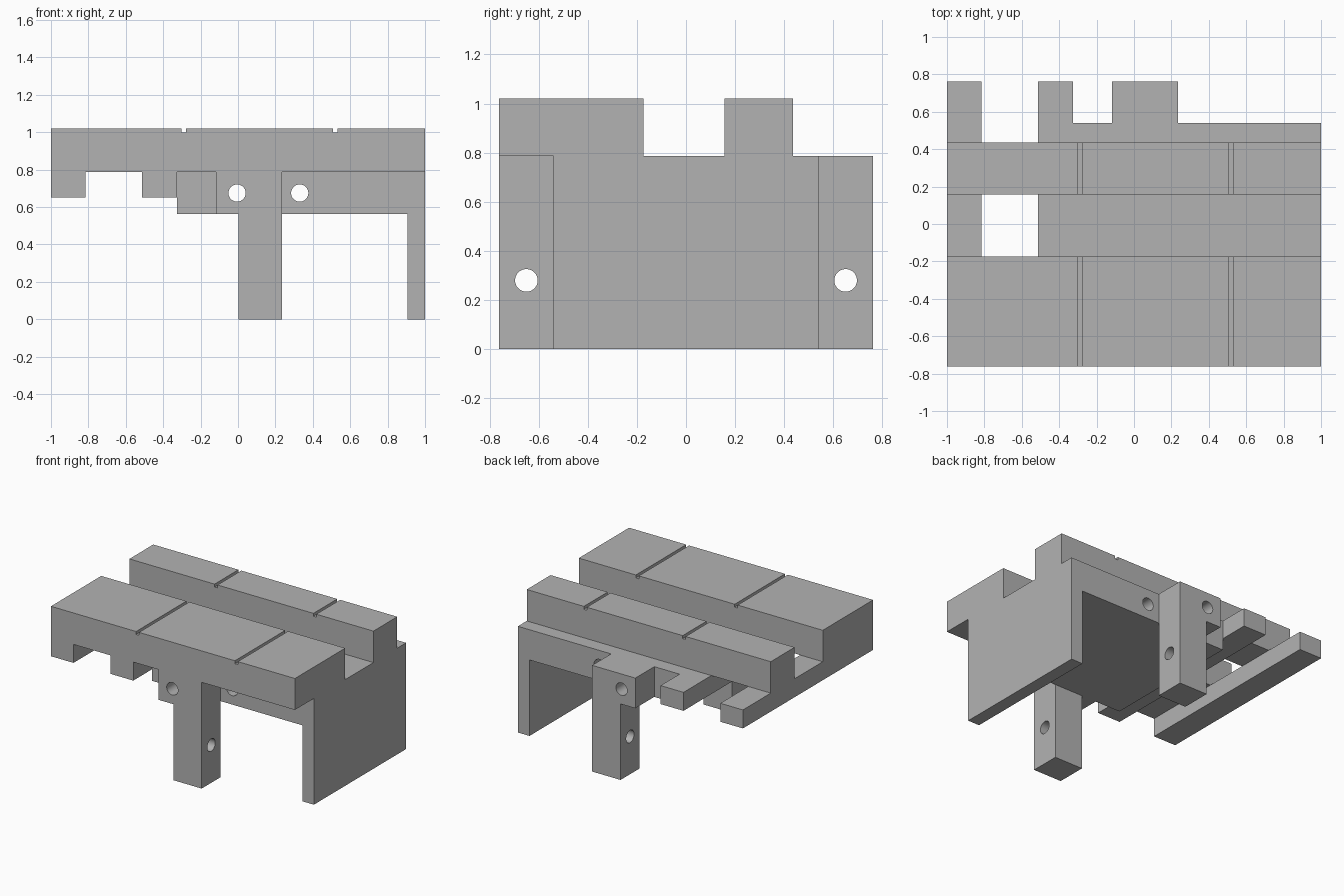
import bpy
import bmesh
from math import pi
from mathutils import Matrix

cube = bpy.data.objects.get("Cube")
if cube:
    bpy.data.objects.remove(cube, do_unlink=True)

grey = bpy.data.materials.new("plain grey")
grey.use_nodes = True
colour = (0.45, 0.45, 0.45, 1)
grey.diffuse_color = colour
grey.node_tree.nodes["Principled BSDF"].inputs["Base Color"].default_value = colour

# Main levels and depths
TOP, DECK, UNDER, RUN = 1.02, 0.787, 0.563, 0.65
OUT, BODY = 0.762, 0.54


def add_object(name, bm):
    bmesh.ops.recalc_face_normals(bm, faces=bm.faces)
    mesh = bpy.data.meshes.new(name)
    bm.to_mesh(mesh)
    bm.free()
    mesh.materials.append(grey)
    obj = bpy.data.objects.new(name, mesh)
    bpy.context.collection.objects.link(obj)
    return obj


def extrude_profile(name, points, y0, y1):
    """Extrude an (x, z) outline from y0 to y1."""
    bm = bmesh.new()
    face = bm.faces.new([bm.verts.new((x, y0, z)) for x, z in points])
    moved = bmesh.ops.extrude_face_region(bm, geom=[face])["geom"]
    verts = [v for v in moved if isinstance(v, bmesh.types.BMVert)]
    bmesh.ops.translate(bm, verts=verts, vec=(0, y1 - y0, 0))
    return add_object(name, bm)


def drill(obj, axis, centre, radius=0.046):
    """Cut a round through hole along the given axis."""
    bm = bmesh.new()
    turn = Matrix.Rotation(pi / 2, 4, "X" if axis == "Y" else "Y")
    bmesh.ops.create_cone(bm, cap_ends=True, segments=48, radius1=radius,
                          radius2=radius, depth=3,
                          matrix=Matrix.Translation(centre) @ turn)
    cutter = add_object("hole_cutter", bm)
    cutter.hide_render = True
    mod = obj.modifiers.new("hole", "BOOLEAN")
    mod.operation, mod.solver, mod.object = "DIFFERENCE", "EXACT", cutter
    bpy.context.view_layer.update()
    evaluated = obj.evaluated_get(bpy.context.evaluated_depsgraph_get())
    mesh = bpy.data.meshes.new_from_object(evaluated)
    obj.modifiers.clear()
    obj.data = mesh
    bpy.data.objects.remove(cutter, do_unlink=True)


def smooth_holes(obj):
    bpy.ops.object.select_all(action="DESELECT")
    obj.select_set(True)
    bpy.context.view_layer.objects.active = obj
    bpy.ops.object.shade_smooth_by_angle(angle=pi / 6)


# Top rails with two shallow grooves across each
rail = [(-1, DECK), (1, DECK), (1, TOP)]
for x in (0.52, -0.29):
    rail += [(x + 0.012, TOP), (x + 0.012, TOP - 0.022),
             (x - 0.012, TOP - 0.022), (x - 0.012, TOP)]
rail.append((-1, TOP))
extrude_profile("front_top_rail", rail, -OUT, -0.173)
extrude_profile("back_top_rail", rail, 0.157, 0.436)

# Runners under the rails
for name, x0, x1 in (("outer_runner", -1, -0.815), ("inner_runner", -0.513, -0.325)):
    extrude_profile(name, [(x0, RUN), (x1, RUN), (x1, DECK), (x0, DECK)], -OUT, OUT)

# Deck and end wall in one angled piece
body = extrude_profile("deck_and_end_wall",
                       [(-0.325, UNDER), (0.905, UNDER), (0.905, 0), (1, 0),
                        (1, DECK), (-0.325, DECK)], -BODY, BODY)
for x in (-0.005, 0.33):
    drill(body, "Y", (x, 0, 0.675))
smooth_holes(body)

# Legs with a side shoulder, drilled both ways
leg = [(-0.118, UNDER), (0.003, UNDER), (0.003, 0), (0.236, 0),
       (0.236, DECK), (-0.118, DECK)]
for name, side in (("front_leg", -1), ("back_leg", 1)):
    part = extrude_profile(name, leg, side * BODY, side * OUT)
    drill(part, "Y", (-0.005, 0, 0.675))
    drill(part, "X", (0, side * 0.65, 0.28))
    smooth_holes(part)
